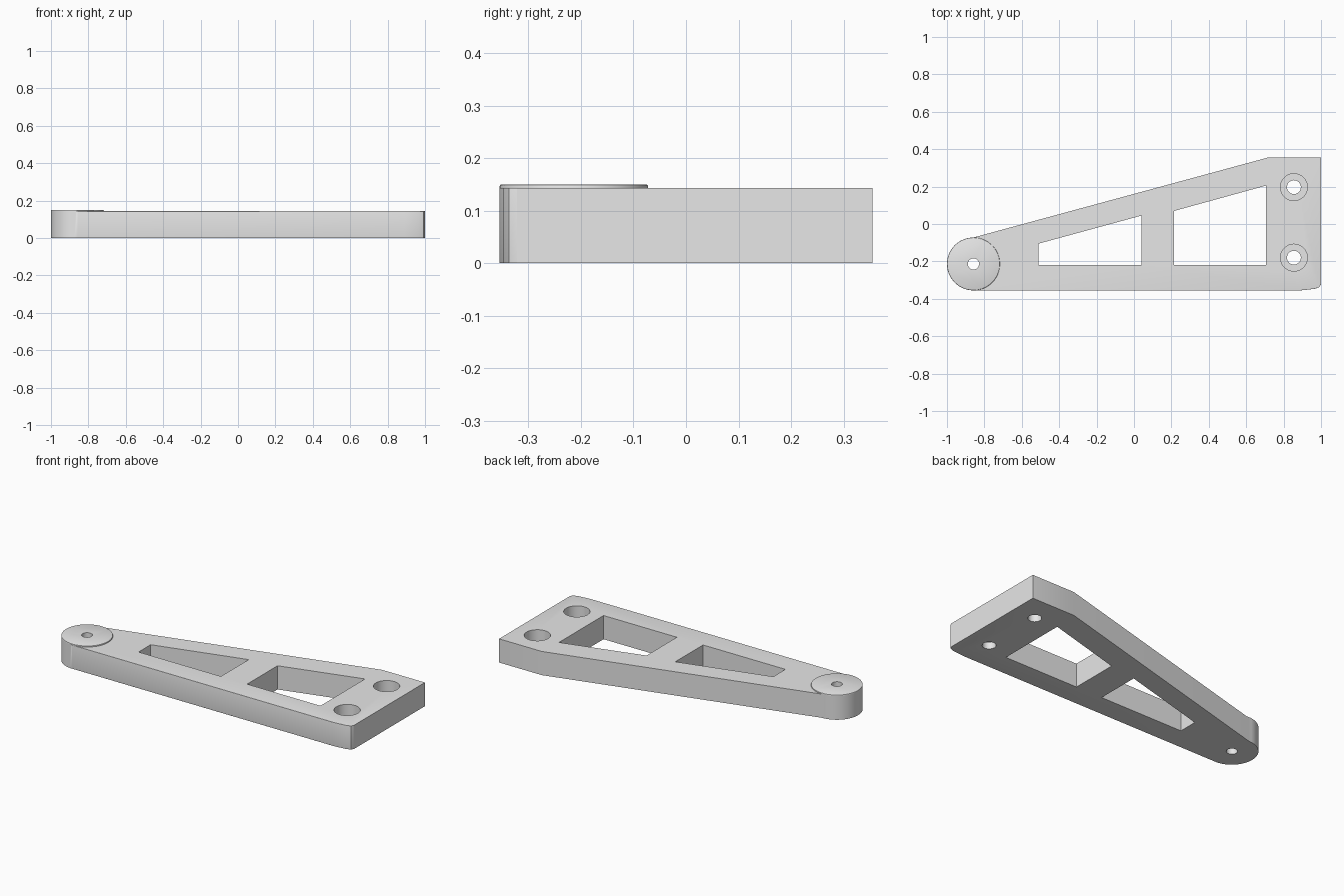
import bpy, bmesh, math
from math import cos, sin, pi

if "Cube" in bpy.data.objects:
    bpy.data.objects.remove(bpy.data.objects["Cube"], do_unlink=True)

THICK, TOP, RADIUS = 0.143, 0.15, 0.1415
PIVOT = (-0.8585, -0.2135)

grey = bpy.data.materials.new("light_grey")
grey.use_nodes = True
grey.diffuse_color = (0.8, 0.8, 0.8, 1)
grey.node_tree.nodes["Principled BSDF"].inputs["Base Color"].default_value = (0.8, 0.8, 0.8, 1)


def prism(name, outline, z0, z1, bevel_rule=None, width=0.012, segments=4):
    """Extrude a counter-clockwise outline, rounding the edges picked by a rule."""
    bm = bmesh.new()
    base = bm.faces.new([bm.verts.new((x, y, z0)) for x, y in outline])
    up = bmesh.ops.extrude_face_region(bm, geom=[base], use_keep_orig=True)
    verts = [g for g in up["geom"] if isinstance(g, bmesh.types.BMVert)]
    bmesh.ops.translate(bm, verts=verts, vec=(0, 0, z1 - z0))
    bmesh.ops.recalc_face_normals(bm, faces=bm.faces)
    if bevel_rule:
        edges = [e for e in bm.edges if bevel_rule(*(v.co for v in e.verts))]
        bmesh.ops.bevel(bm, geom=edges, offset=width, segments=segments,
                        profile=0.5, affect='EDGES', clamp_overlap=True)
    mesh = bpy.data.meshes.new(name)
    bm.to_mesh(mesh)
    bm.free()
    obj = bpy.data.objects.new(name, mesh)
    bpy.context.collection.objects.link(obj)
    mesh.materials.append(grey)
    return obj


def arc(center, r, start=0.0, end=2 * pi, n=48):
    closed = end - start > 2 * pi - 0.001
    return [(center[0] + r * cos(start + (end - start) * i / n),
             center[1] + r * sin(start + (end - start) * i / n))
            for i in range(n if closed else n + 1)]


def activate(obj):
    bpy.ops.object.select_all(action='DESELECT')
    obj.select_set(True)
    bpy.context.view_layer.objects.active = obj


def cut(obj, outline, z0=-0.1, z1=0.3):
    cutter = prism("cutter", outline, z0, z1)
    cutter.hide_render = True
    activate(obj)
    mod = obj.modifiers.new("cut", 'BOOLEAN')
    mod.operation, mod.solver, mod.object = 'DIFFERENCE', 'EXACT', cutter
    bpy.ops.object.modifier_apply(modifier=mod.name)
    bpy.data.objects.remove(cutter, do_unlink=True)


# Tapered arm with a round end and a softened front edge
outline = arc(PIVOT, RADIUS, pi / 2, 3 * pi / 2, 28)
outline += [(0.89, -0.355), (0.965, -0.347), (0.992, -0.337), (1, -0.322),
            (1, 0.355), (0.715, 0.355)]


def front_rim(a, b):
    flat = abs(a.z - b.z) < 0.001
    return flat and min(a.x, b.x) > PIVOT[0] - 0.001 and max(a.y, b.y) < -0.32


arm = prism("bracket_arm", outline, 0, THICK, front_rim)

# Two lightening windows
cut(arm, [(-0.51, -0.22), (0.04, -0.22), (0.04, 0.045), (-0.51, -0.105)])
cut(arm, [(0.215, -0.22), (0.705, -0.22), (0.705, 0.205), (0.215, 0.07)])

# Counterbored mounting holes
for y in (0.197, -0.18):
    cut(arm, arc((0.855, y), 0.037))
    cut(arm, arc((0.855, y), 0.072), z0=0.04)

# Raised pad around the pivot hole
boss = prism("pivot_pad", arc(PIVOT, RADIUS, n=56), THICK, TOP,
             lambda a, b: min(a.z, b.z) > TOP - 0.001, 0.004, 2)
for obj in (arm, boss):
    cut(obj, arc(PIVOT, 0.03, n=32))
    activate(obj)
    bpy.ops.object.shade_smooth_by_angle(angle=math.radians(30))
